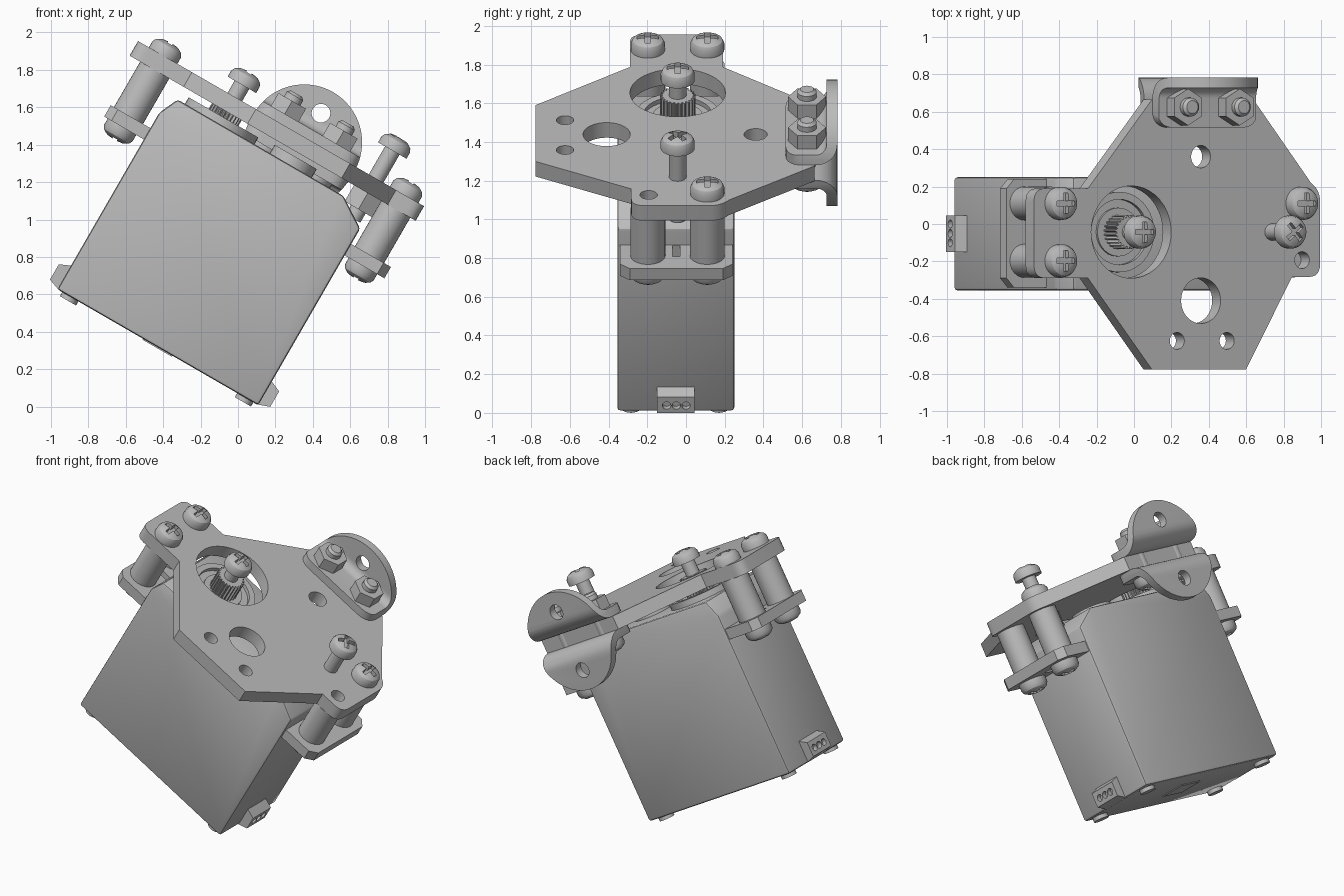
import bpy, bmesh
from math import pi, sin, cos, radians
from mathutils import Matrix, Vector

if "Cube" in bpy.data.objects:
    bpy.data.objects.remove(bpy.data.objects["Cube"], do_unlink=True)

parts = []
MID = -0.05        # symmetry line across the case
MID_U = -0.53      # symmetry line along the case
PLATE_LOW, PLATE_TOP = 1.335, 1.425


def finish(name, bm, keep=True):
    bmesh.ops.remove_doubles(bm, verts=bm.verts, dist=1e-5)
    bmesh.ops.recalc_face_normals(bm, faces=bm.faces)
    mesh = bpy.data.meshes.new(name)
    bm.to_mesh(mesh)
    bm.free()
    ob = bpy.data.objects.new(name, mesh)
    bpy.context.collection.objects.link(ob)
    if keep:
        parts.append(ob)
    return ob


def prism(name, outline, low, high, axis="z", bevel=0, keep=True):
    """Extrude a flat outline along one axis."""
    place = {"z": lambda a, b, c: (a, b, c),
             "y": lambda a, b, c: (a, c, b),
             "x": lambda a, b, c: (c, a, b)}[axis]
    bm = bmesh.new()
    face = bm.faces.new([bm.verts.new(place(a, b, low)) for a, b in outline])
    new = bmesh.ops.extrude_face_region(bm, geom=[face])["geom"]
    bmesh.ops.translate(bm, vec=place(0, 0, high - low),
                        verts=[v for v in new if isinstance(v, bmesh.types.BMVert)])
    if bevel:
        bmesh.ops.bevel(bm, geom=bm.edges[:], offset=bevel, segments=2,
                        profile=0.5, affect="EDGES")
    return finish(name, bm, keep)


def lathe(name, profile, steps=32, keep=True):
    bm = bmesh.new()
    vs = [bm.verts.new((r, 0, h)) for r, h in profile]
    es = [bm.edges.new(pair) for pair in zip(vs, vs[1:])]
    bmesh.ops.spin(bm, geom=vs + es, cent=(0, 0, 0), axis=(0, 0, 1),
                   angle=2 * pi, steps=steps)
    return finish(name, bm, keep)


def circle(a, b, r, n=32, start=0):
    return [(a + r * cos(start + 2 * pi * i / n), b + r * sin(start + 2 * pi * i / n))
            for i in range(n)]


def rounded(corners):
    """Outline with corners (a, b, cut); the cut length is filleted."""
    out = []
    for i, (a, b, cut) in enumerate(corners):
        p = Vector((a, b))
        if not cut:
            out.append((a, b))
            continue
        p0 = p + (Vector(corners[i - 1][:2]) - p).normalized() * cut
        p1 = p + (Vector(corners[(i + 1) % len(corners)][:2]) - p).normalized() * cut
        for k in range(7):
            t = k / 6
            q = p0 * (1 - t) ** 2 + p * 2 * t * (1 - t) + p1 * t * t
            out.append((q.x, q.y))
    return out


def rect(a0, a1, b0, b1):
    return [(a0, b0), (a1, b0), (a1, b1), (a0, b1)]


def boolean(ob, cutter, operation="DIFFERENCE"):
    mod = ob.modifiers.new("cut", "BOOLEAN")
    mod.operation, mod.object, mod.solver = operation, cutter, "EXACT"
    graph = bpy.context.evaluated_depsgraph_get()
    mesh = bpy.data.meshes.new_from_object(ob.evaluated_get(graph))
    ob.modifiers.clear()
    ob.data = mesh
    bpy.data.objects.remove(cutter, do_unlink=True)


def screw(name, u, y, seat, length, up=True, turn=0):
    """Pan head screw with a cross recess; the head sits on the seat height."""
    ob = lathe(name, [(0, -length), (.045, -length), (.045, 0), (.088, 0), (.088, .038),
                      (.078, .058), (.05, .075), (0, .082)])
    for a, b in ((.055, .014), (.014, .055)):
        boolean(ob, prism("slot", rect(-a, a, -b, b), .045, .12, keep=False))
    ob.data.transform(Matrix.Rotation(turn, 4, "Z"))
    if not up:
        ob.data.transform(Matrix.Rotation(pi, 4, "X"))
    ob.data.transform(Matrix.Translation((u, y, seat)))


def nut(name, u, y, low, high):
    ob = prism(name, circle(u, y, .098, 6, pi / 6), low, high)
    boolean(ob, prism("bore", circle(u, y, .04), low - .1, high + .1, keep=False))


# Motor case with sloped shoulders
prism("case", [(-1.15, .06), (.09, .06), (.09, 1.15), (-.075, 1.257),
               (-1.10, 1.26), (-1.15, 1.15)], -.355, .25, "y", bevel=.016)
prism("bottom_label", rect(-.62, -.44, -.14, .04), .054, .062)
for u in (-1.07, .01):
    for y in (-.285, .17):
        prism("case_screw", circle(u, y, .05, 20), .035, .1)

# Cable sockets, mounting ears, spacers and screws on both ends
for side in (0, 1):
    def flip(u):
        return 2 * MID_U - u if side else u

    socket = prism("cable_socket", [(flip(a), b) for a, b in
                   ((.08, .06), (.15, .085), (.15, .18), (.08, .21))], -.15, .045, "y")
    for i in (-1, 0, 1):
        boolean(socket, prism("pin_hole", circle(MID + .05 * i, .13, .022, 16),
                              flip(.12), flip(.2), "x", keep=False))
    ear = prism("mounting_ear", [(flip(a), b) for a, b in
                ((.05, -.34), (.29, -.34), (.335, -.29), (.335, .19), (.29, .24), (.05, .24))],
                .985, 1.055)
    boolean(ear, prism("ear_slot", [(flip(a), b) for a, b in rect(.1, .21, -.07, -.03)],
                       .9, 1.1, keep=False))
    u = -1.285 if side else .203
    for y in (-.197, .11):
        prism("spacer", circle(u, y, .09), 1.055, PLATE_LOW)
        screw("lower_screw", u, y, .985, .05, up=False)
        if side or y > 0:
            screw("plate_screw", u, y, PLATE_TOP, .08)

# Adapter plate with its holes
plate = prism("plate", rounded([
    (-1.44, -.289, .07), (-1.107, -.289, 0), (-.712, -.778, 0), (-.131, -.778, 0),
    (.153, -.283, 0), (.326, -.283, .07), (.326, .18, .06), (.27, .22, 0),
    (-.085, .665, 0), (-.712, .665, 0), (-1.107, .19, 0), (-1.44, .19, .07)]),
    PLATE_LOW, PLATE_TOP)
for u, y, r in ((-.84, -.043, .247), (-.41, -.41, .122), (-.41, .36, .06),
                (-.557, -.625, .045), (-.249, -.625, .045), (.215, -.193, .045)):
    boolean(plate, prism("hole", circle(u, y, r, 40), 1.2, 1.6, keep=False))

# Output shaft: bearing ring, splined shaft, neck and screw
ring = lathe("bearing_ring", [(0, 1.24), (.215, 1.24), (.215, 1.30), (.175, 1.30),
                              (.175, 1.275), (.13, 1.275), (.13, 1.29), (0, 1.29)], 40)
ring.data.transform(Matrix.Translation((-.84, -.043, 0)))
teeth = [(-.84 + r * cos(a), -.043 + r * sin(a)) for i in range(96)
         for r, a in [((.078 if i % 4 < 2 else .092), 2 * pi * i / 96)]]
prism("splined_shaft", teeth, 1.27, 1.41)
screw("shaft_screw", -.842, -.043, 1.50, .12)
prism("gear_boss", circle(-.4, MID, .13), 1.24, 1.31)

# Loose clamp screw with nut
screw("clamp_screw", .03, -.043, 1.598, .42, turn=radians(40))
nut("clamp_nut", .03, -.043, 1.235, PLATE_LOW)

# Folded bracket with a rounded upright, mirrored below the plate
CU, R, SHEET, BEND = -.4, .31, .055, .11
OUT = .782


def arc(r):
    return [(OUT - BEND + r * sin(a), PLATE_TOP + BEND - r * cos(a))
            for a in (i * pi / 16 for i in range(9))]


fold = ([(.515, PLATE_TOP)] + arc(BEND) + [(OUT, 1.8), (OUT - SHEET, 1.8)]
        + arc(BEND - SHEET)[::-1] + [(.515, PLATE_TOP + SHEET)])
upper = prism("upper_bracket", fold, CU - R - .05, CU + R + .05, "x")
dome = [(CU + R * cos(pi * i / 32), 1.40 + R * sin(pi * i / 32)) for i in range(33)]
boolean(upper, prism("dome", dome + [(CU - R, 1.3), (CU + R, 1.3)], .3, .9, "y", keep=False),
        "INTERSECT")
foot = rounded([(CU - R, .515, .1), (CU + R, .515, .1), (CU + R, .9, 0), (CU - R, .9, 0)])
boolean(upper, prism("foot", foot, 1.2, 1.9, keep=False), "INTERSECT")
boolean(upper, prism("eye", circle(CU, 1.58, .05), .6, .9, "y", keep=False))
lower = bpy.data.objects.new("lower_bracket", upper.data.copy())
bpy.context.collection.objects.link(lower)
lower.data.transform(Matrix.Translation((0, 0, PLATE_LOW + PLATE_TOP)) @ Matrix.Diagonal((1, 1, -1, 1)))
lower.data.flip_normals()
parts.append(lower)

# Bracket bolts with nuts on top
for u in (-.566, -.247):
    screw("bracket_bolt", u, .625, PLATE_LOW - SHEET, .3, up=False)
    nut("bracket_nut", u, .625, PLATE_TOP + SHEET, 1.56)
    tip = lathe("bolt_tip", [(0, 1.5), (.05, 1.5), (.05, 1.59), (.035, 1.605), (0, 1.605)], 24)
    tip.data.transform(Matrix.Translation((u, .625, 0)))

# Tilt the assembly, give it its colour and shade it
grey = bpy.data.materials.new("plain grey")
grey.use_nodes = True
grey.diffuse_color = (.5, .5, .5, 1)
grey.node_tree.nodes["Principled BSDF"].inputs["Base Color"].default_value = (.5, .5, .5, 1)
bpy.ops.object.select_all(action="DESELECT")
for ob in parts:
    ob.data.transform(Matrix.Rotation(radians(30), 4, "Y"))
    ob.data.materials.clear()
    ob.data.materials.append(grey)
    ob.select_set(True)
bpy.context.view_layer.objects.active = parts[0]
bpy.ops.object.shade_smooth_by_angle(angle=radians(30))
